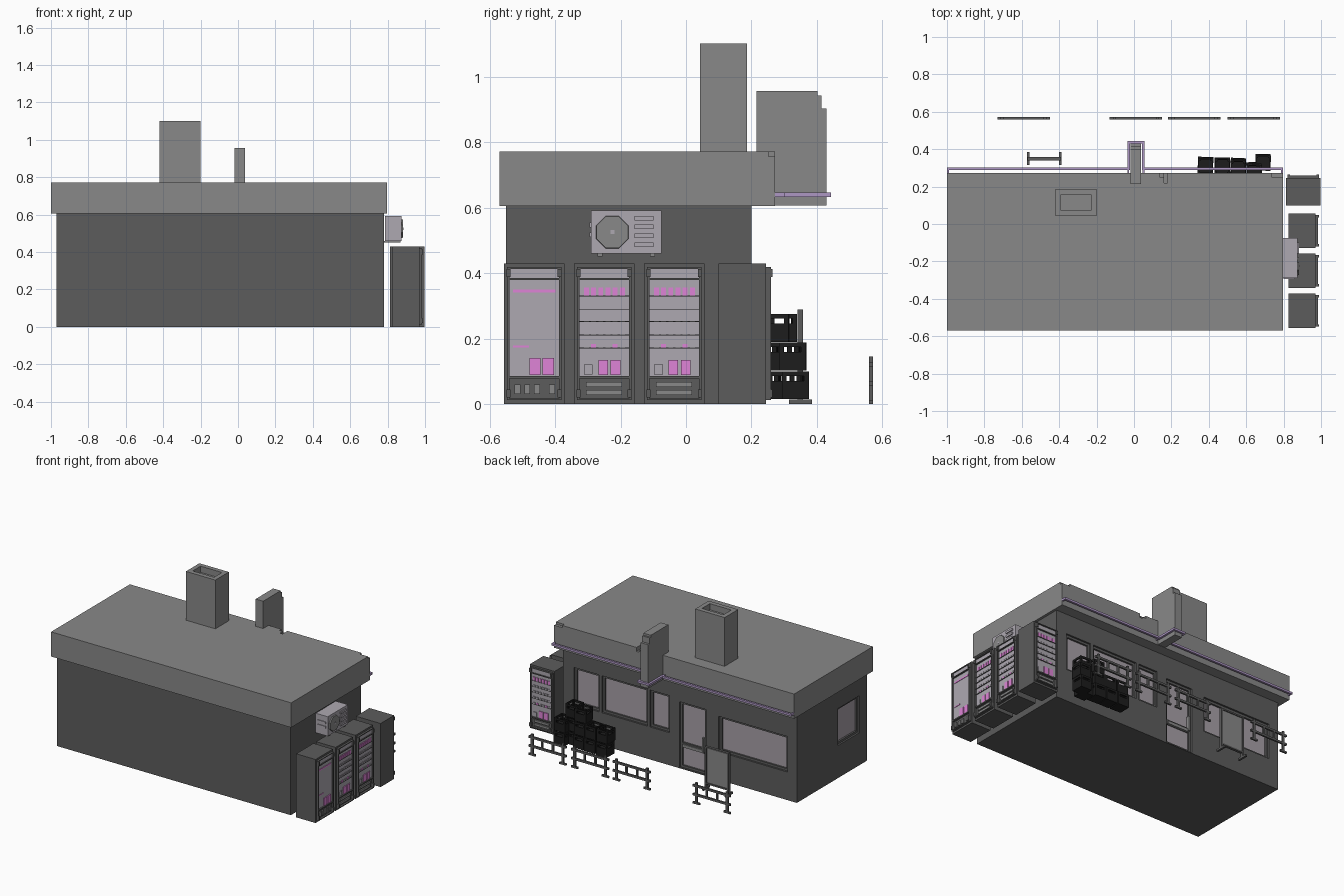
import bpy, bmesh, math, random
from mathutils import Matrix, Vector

if "Cube" in bpy.data.objects:
    bpy.data.objects.remove(bpy.data.objects["Cube"])

random.seed(4)


def material(name, r, g, b):
    m = bpy.data.materials.new(name)
    m.diffuse_color = (r, g, b, 1)
    m.use_nodes = True
    m.node_tree.nodes["Principled BSDF"].inputs["Base Color"].default_value = m.diffuse_color
    return m


ROOF = material("mid_grey", 0.25, 0.25, 0.25)
WALL = material("dark_grey", 0.107, 0.107, 0.107)
BLACK = material("near_black", 0.012, 0.012, 0.012)
GLASS = material("window_mauve", 0.39, 0.35, 0.39)
PANEL = material("pale_grey", 0.42, 0.395, 0.44)
NEON = material("lilac", 0.42, 0.31, 0.55)
PINK = material("pink", 0.74, 0.23, 0.68)


def finish(name, bm, mats):
    me = bpy.data.meshes.new(name)
    bm.to_mesh(me)
    bm.free()
    for m in mats:
        me.materials.append(m)
    ob = bpy.data.objects.new(name, me)
    bpy.context.collection.objects.link(ob)
    return ob


def boxes(name, items, matrix=Matrix()):
    """One object from boxes: (material, x0, x1, y0, y1, z0, z1)."""
    bm, mats = bmesh.new(), []
    for mat, x0, x1, y0, y1, z0, z1 in items:
        if mat not in mats:
            mats.append(mat)
        t = Matrix.Translation(((x0 + x1) / 2, (y0 + y1) / 2, (z0 + z1) / 2))
        s = Matrix.Diagonal((x1 - x0, y1 - y0, z1 - z0, 1))
        vs = bmesh.ops.create_cube(bm, size=1, matrix=matrix @ t @ s)["verts"]
        for f in {f for v in vs for f in v.link_faces}:
            f.material_index = mats.index(mat)
    return finish(name, bm, mats)


def cut(ob, items):
    """Subtract boxes one after another."""
    for item in items:
        cutter = boxes("cutter", [(ob.data.materials[0], *item)])
        cutter.hide_render = True
        mod = ob.modifiers.new("cut", "BOOLEAN")
        mod.object, mod.operation, mod.solver = cutter, "DIFFERENCE", "EXACT"
        bpy.context.view_layer.objects.active = ob
        bpy.ops.object.modifier_apply(modifier=mod.name)
        bpy.data.objects.remove(cutter)


# Walls with recessed openings
YB, XL = 0.20, -0.97
windows = [(-0.90, -0.385, 0.19, 0.43), (0.51, 0.70, 0.22, 0.47),
           (0.15, 0.49, 0.22, 0.47), (-0.016, 0.13, 0.22, 0.47)]
walls = boxes("walls", [(WALL, XL, 0.78, -0.55, YB, 0, 0.606)])
holes = [(a, b, YB - 0.03, YB + 0.1, c, d) for a, b, c, d in windows]
holes += [(-0.29, -0.09, YB - 0.03, YB + 0.1, 0.005, 0.45),
          (XL - 0.1, XL + 0.03, -0.47, -0.24, 0.22, 0.47)]
cut(walls, holes)


# Framed panes, built facing +y and turned where needed
def pane(name, a, b, c, d, y, matrix=Matrix(), w=0.015):
    boxes(name, [(GLASS, a, b, y - 0.002, y + 0.006, c, d),
                 (WALL, a, a + w, y, y + 0.018, c, d), (WALL, b - w, b, y, y + 0.018, c, d),
                 (WALL, a + w, b - w, y, y + 0.018, c, c + w),
                 (WALL, a + w, b - w, y, y + 0.018, d - w, d)], matrix)


for k, (a, b, c, d) in enumerate(windows):
    pane("back_window_%d" % k, a, b, c, d, YB - 0.03)
pane("left_window", -0.47, -0.24, 0.22, 0.47, 0.94, Matrix.Rotation(math.pi / 2, 4, "Z"))
pane("door_upper", -0.29, -0.09, 0.16, 0.45, YB - 0.03)
pane("door_lower", -0.29, -0.09, 0.005, 0.16, YB - 0.03)
boxes("door_handle", [(ROOF, -0.275, -0.262, YB - 0.015, YB + 0.005, 0.15, 0.25),
                      (ROOF, -0.27, -0.11, YB - 0.015, YB - 0.005, 0.145, 0.165)])

# Roof slab with chipped back edge
roof = boxes("roof", [(ROOF, -1.0, 0.797, -0.57, 0.272, 0.605, 0.772)])
cut(roof, [(0.16, 0.18, 0.22, 0.3, 0.745, 0.8), (0.135, 0.161, 0.25, 0.3, 0.755, 0.8),
           (0.735, 0.82, 0.252, 0.3, 0.757, 0.8)])

# Hollow chimney
chimney = boxes("chimney", [(ROOF, -0.42, -0.2, 0.043, 0.187, 0.765, 1.102)])
cut(chimney, [(-0.39, -0.23, 0.073, 0.157, 1.06, 1.2)])

# Upright sign fin, extruded from its side profile
bm = bmesh.new()
prof = [(0.215, 0.607), (0.43, 0.607), (0.43, 0.903), (0.414, 0.903),
        (0.414, 0.943), (0.402, 0.943), (0.402, 0.957), (0.215, 0.957)]
face = bm.faces.new([bm.verts.new((-0.018, y, z)) for y, z in prof])
ext = bmesh.ops.extrude_face_region(bm, geom=[face])["geom"]
bmesh.ops.translate(bm, vec=Vector((0.056, 0, 0)),
                    verts=[v for v in ext if isinstance(v, bmesh.types.BMVert)])
bmesh.ops.recalc_face_normals(bm, faces=bm.faces)
finish("sign_fin", bm, [ROOF])

# Neon tube along the fascia and round the fin, on small clips
z0, z1 = 0.632, 0.646
tube = [(NEON, -1.0, -0.03, 0.288, 0.302, z0, z1), (NEON, 0.05, 0.797, 0.288, 0.302, z0, z1),
        (NEON, -0.036, -0.022, 0.288, 0.443, z0, z1), (NEON, 0.042, 0.056, 0.288, 0.443, z0, z1),
        (NEON, -0.036, 0.056, 0.43, 0.443, z0, z1)]
tube += [(NEON, x, x + 0.01, 0.27, 0.29, z0, z1) for x in (-1.0, -0.036, 0.046, 0.787)]
boxes("neon_tube", tube)


# Vending machines, built facing +x with the back at x = 0
def machine(name, place, poster=False):
    h, D, w = 0.0925, 0.145, 0.076
    p = [(WALL, 0, D, -h, h, 0, 0.43)]
    # raised door frame
    for s in (-1, 1):
        a, b = sorted((s * w, s * (w + 0.007)))
        p.append((WALL, D, D + 0.014, a, b, 0.012, 0.418))
    for a, b in ((0.012, 0.017), (0.078, 0.086), (0.379, 0.385), (0.413, 0.418)):
        p.append((WALL, D, D + 0.014, -w, w, a, b))
    # header, display and lower panel
    p += [(PANEL, D, D + 0.008, -w, w, 0.385, 0.413),
          (PANEL, D, D + 0.004, -w, w, 0.086, 0.379)]
    for s in (-0.078, 0.078):
        p += [(WALL, D, D + 0.019, s - 0.006, s + 0.006, z, z + 0.025) for z in (0.02, 0.388)]
    if poster:
        p.append((PINK, D, D + 0.007, -0.065, 0.065, 0.34, 0.35))
        p.append((PINK, D, D + 0.007, -0.065, -0.015, 0.172, 0.178))
        p += [(PINK, D, D + 0.009, y, y + 0.034, 0.088, 0.14) for y in (-0.014, 0.026)]
        p += [(ROOF, D, D + 0.008, y, y + 0.018, 0.03, 0.06) for y in (-0.06, -0.03, 0.0, 0.045)]
    else:
        for z in (0.328, 0.288, 0.25, 0.21, 0.17):
            p.append((WALL, D, D + 0.009, -w, w, z, z + 0.003))
            for i in range(6):
                y = -0.062 + i * 0.022
                m = PINK if z > 0.3 or (z < 0.2 and i in (1, 4)) else PANEL
                p.append((m, D, D + 0.008, y, y + 0.015, z + 0.003, z + (0.028 if z > 0.3 else 0.014)))
        p += [(PINK, D, D + 0.009, y, y + 0.03, 0.088, 0.135) for y in (-0.018, 0.02)]
        p.append((PANEL, D, D + 0.009, -0.062, -0.035, 0.09, 0.12))
        p += [(ROOF, D, D + 0.008, -0.055, 0.055, z, z + 0.015) for z in (0.028, 0.052)]
    boxes(name, p, place)


for k, y in enumerate((-0.464, -0.25, -0.036)):
    machine("vending_machine_%d" % k, Matrix.Translation((0.825, y, 0)), k == 0)
machine("vending_machine_back",
        Matrix.Translation((0.905, 0.1, 0)) @ Matrix.Rotation(math.pi / 2, 4, "Z"))

# Air conditioner with vents, fan and wall brackets
ac = [(PANEL, 0.785, 0.875, -0.29, -0.075, 0.46, 0.592)]
ac += [(PANEL, 0.87, 0.882, -0.158, -0.1, z, z + 0.014) for z in (0.48, 0.507, 0.534, 0.561)]
ac += [(PANEL, 0.80, 0.86, -0.295, -0.29, z, z + 0.014) for z in (0.51, 0.54)]
ac += [(ROOF, 0.775, 0.87, y, y + 0.015, 0.45, 0.46) for y in (-0.27, -0.11)]
ac += [(PANEL, 0.872, 0.886, -0.231, -0.219, 0.519, 0.531)]
boxes("air_conditioner", ac)
bm = bmesh.new()
bmesh.ops.create_cone(bm, cap_ends=True, segments=8, radius1=0.054, radius2=0.052, depth=0.012,
                      matrix=Matrix.Translation((0.877, -0.225, 0.525))
                      @ Matrix.Rotation(math.pi / 2, 4, "Y") @ Matrix.Rotation(math.pi / 8, 4, "Z"))
finish("fan", bm, [ROOF])


# Stacked crates with hand slots
def crate(name, x, y, z, turn):
    r, t, h = 0.041, 0.006, 0.085
    p = [(BLACK, -r, r, -r, r, 0, t)]
    for s in (-1, 1):
        a, b = sorted((s * r, s * (r - t)))
        for lo, hi in ((0, 0.056), (0.071, h)):
            p += [(BLACK, a, b, -r, r, lo, hi), (BLACK, -r, r, a, b, lo, hi)]
        for q in (-1, 1):
            c, d = sorted((q * r, q * (r - 0.014)))
            e, f = sorted((s * r, s * (r - 0.014)))
            p.append((BLACK, c, d, e, f, 0, h))
    p.append((BLACK, -r + t, r - t, -r + t, r - t, 0, 0.045))
    boxes(name, p, Matrix.Translation((x, y, z)) @ Matrix.Rotation(turn, 4, "Z"))


stacks = [(0.382, 0.318, 2), (0.472, 0.315, 2), (0.557, 0.312, 3), (0.642, 0.29, 3), (0.69, 0.334, 2)]
for k, (x, y, n) in enumerate(stacks):
    for i in range(n):
        crate("crate_%d_%d" % (k, i), x, y - 0.008 * i, 0.015 + 0.0875 * i, random.uniform(-0.05, 0.05))

# Standing notice board
boxes("notice_board", [(ROOF, -0.565, -0.395, 0.344, 0.352, 0.04, 0.28),
                       (WALL, -0.57, -0.558, 0.34, 0.358, 0, 0.288), (WALL, -0.402, -0.39, 0.34, 0.358, 0, 0.288),
                       (WALL, -0.56, -0.4, 0.34, 0.358, 0.278, 0.288), (WALL, -0.56, -0.4, 0.34, 0.358, 0.035, 0.045),
                       (WALL, -0.572, -0.558, 0.315, 0.385, 0, 0.014), (WALL, -0.402, -0.388, 0.315, 0.385, 0, 0.014)])

# Street barriers
for k, x in enumerate((-0.59, 0.01, 0.3225, 0.64)):
    y0, y1 = 0.559, 0.571
    p = [(WALL, x - 0.14, x + 0.14, y0, y1, z, z + 0.014) for z in (0.055, 0.115)]
    for s in (-0.115, 0.115):
        p += [(WALL, x + s - 0.008, x + s + 0.008, y0, y1, 0, 0.145),
              (WALL, x + s - 0.025, x + s + 0.025, y0, y1, 0, 0.012)]
    p += [(WALL, x + s - 0.006, x + s + 0.006, y0, y1, 0.06, 0.12) for s in (-0.04, 0.04)]
    boxes("barrier_%d" % k, p)
